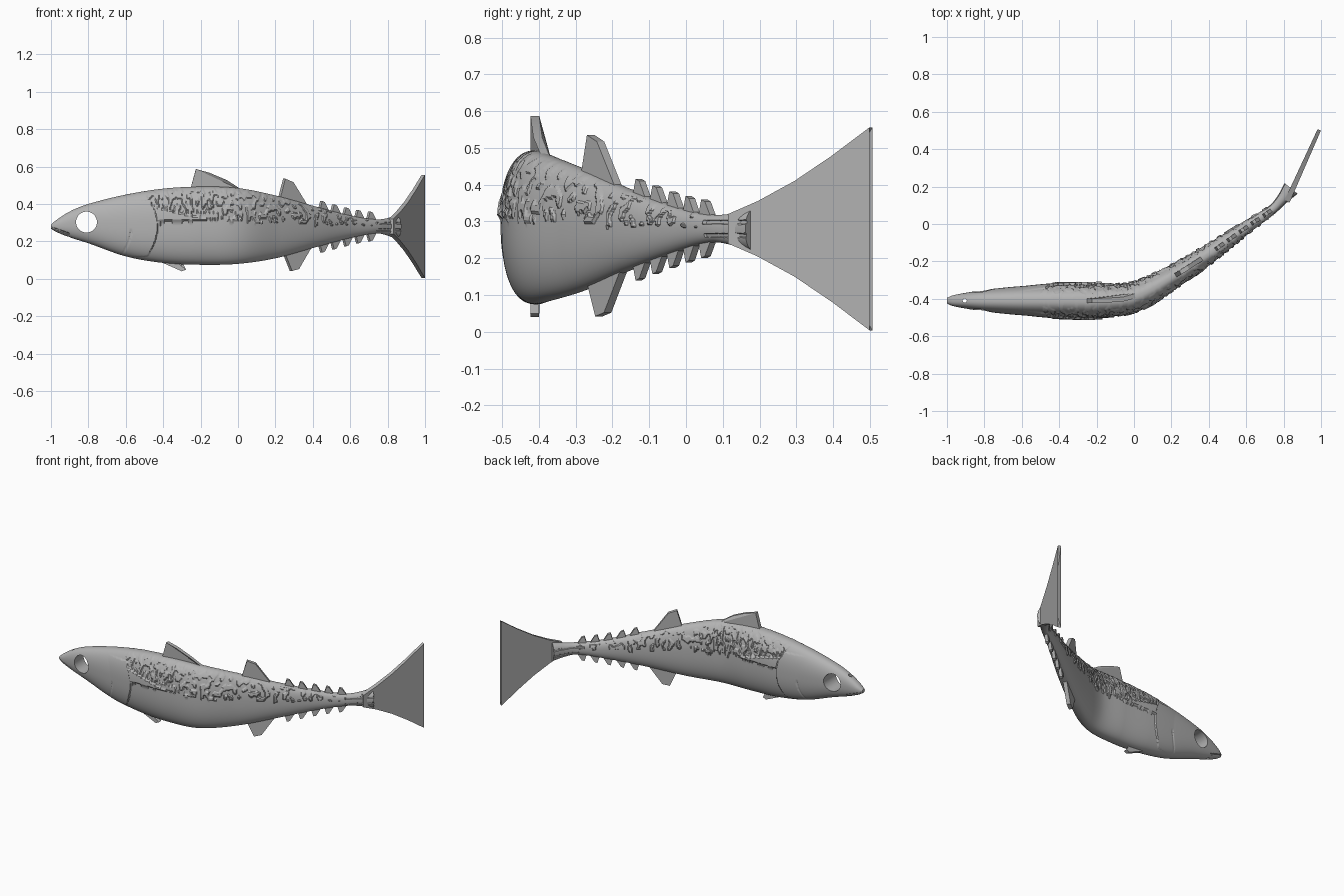
import bpy
import bmesh
import math
from mathutils import Matrix, Vector, noise

if "Cube" in bpy.data.objects:
    bpy.data.objects.remove(bpy.data.objects["Cube"], do_unlink=True)

grey = bpy.data.materials.new("plain_grey")
grey.use_nodes = True
COLOUR = (0.45, 0.45, 0.45, 1)
grey.diffuse_color = COLOUR
for node in grey.node_tree.nodes:
    if node.type == 'BSDF_PRINCIPLED':
        node.inputs["Base Color"].default_value = COLOUR

MID = 0.28
# Body stations: x, spine y, half width, top z, bottom z
STATIONS = [
    (-1, -.41, .015, .29, .268),
    (-.97, -.41, .028, .315, .25),
    (-.9, -.41, .042, .36, .222),
    (-.8, -.41, .058, .4, .19),
    (-.6, -.41, .078, .45, .12),
    (-.4, -.41, .088, .482, .085),
    (-.2, -.41, .09, .493, .075),
    (0, -.39, .08, .485, .08),
    (.2, -.287, .063, .445, .11),
    (.4, -.16, .05, .39, .165),
    (.6, -.018, .034, .338, .218),
    (.74, .078, .026, .318, .243),
    (.79, .13, .03, .322, .235),
    (.84, .19, .045, .335, .218),
]


def slope(i, k):
    a, b = STATIONS[max(i - 1, 0)], STATIONS[min(i + 1, len(STATIONS) - 1)]
    return (b[k] - a[k]) / (b[0] - a[0])


def sample(t, k):
    """Smooth interpolation of column k at position t along the fish."""
    i = 0
    while i < len(STATIONS) - 2 and t > STATIONS[i + 1][0]:
        i += 1
    a, b = STATIONS[i], STATIONS[i + 1]
    step = b[0] - a[0]
    u = (t - a[0]) / step
    blend = u * u * (3 - 2 * u)
    return (a[k] + (b[k] - a[k]) * blend
            + step * u * (1 - u) * ((1 - u) * slope(i, k) - u * slope(i + 1, k)))


def place(t, side, z):
    """Point at spine position t, moved sideways across the bent spine."""
    e = 0.005
    lo, hi = max(t - e, -1), min(t + e, STATIONS[-1][0])
    along = Vector((hi - lo, sample(hi, 1) - sample(lo, 1), 0)).normalized()
    return Vector((t, sample(t, 1), z)) + side * Vector((-along.y, along.x, 0))


def relief(t, z, sign):
    """Sideways surface detail: gill cover, scales, side fin, mouth."""
    gill = -.43 - 2.2 * (z - MID) ** 2
    d = 0
    if t < gill:
        if .12 < z < .42:
            d += .007 * max(0, 1 - (gill - t) / .15)
        if z < .26 and abs(t - gill + .14) < .006:
            d -= .003
        if t < -.9 and abs(z - .24 + .35 * (t + .9)) < .004:
            d -= .006
    elif t < .73:
        rough = noise.noise(Vector((t * 45, sign * 10, z * 28)))
        if z > .305 + .03 * noise.noise(Vector((t * 20, sign, 0))) - .03 * max(t, 0):
            if rough > .05 + .2 * max(t, 0):
                d += .006
        if t < -.17 and .31 < z < .32 + .06 * (-.17 - t) / .26:
            d = .012
    elif abs(abs(z - MID) - .018) < .005:
        d -= .005
    return d


def finish(name, mesh, angle=30):
    mesh.shade_smooth()
    mesh.set_sharp_from_angle(angle=math.radians(angle))
    mesh.materials.clear()
    mesh.materials.append(grey)
    obj = bpy.data.objects.new(name, mesh)
    bpy.context.collection.objects.link(obj)
    return obj


def to_mesh(name, bm):
    bmesh.ops.recalc_face_normals(bm, faces=bm.faces)
    mesh = bpy.data.meshes.new(name)
    bm.to_mesh(mesh)
    bm.free()
    return mesh


# Body: loft of rounded sections along the bent spine
def signed_power(v, p):
    return math.copysign(abs(v) ** p, v)


RINGS, AROUND = 460, 150
bm = bmesh.new()
rings = []
for i in range(RINGS + 1):
    t = -1 + 1.84 * i / RINGS
    w, top, bottom = (sample(t, k) for k in (2, 3, 4))
    ring = []
    for j in range(AROUND):
        a = math.tau * j / AROUND
        c = signed_power(math.cos(a), .87)
        z = (top + bottom) / 2 + (top - bottom) / 2 * signed_power(math.sin(a), .87)
        side = c * (w + relief(t, z, 1 if c > 0 else -1))
        ring.append(bm.verts.new(place(t, side, z)))
    rings.append(ring)
for r, s in zip(rings, rings[1:]):
    for j in range(AROUND):
        n = (j + 1) % AROUND
        bm.faces.new((r[j], r[n], s[n], s[j]))
bm.faces.new(rings[0])
bm.faces.new(rings[-1])
body = finish("body", to_mesh("body", bm))

# Through holes: eyes from side to side, small snout hole from top to bottom
cutters = []
for name, radius, at, turn in (("eye_cutter", .056, (-.81, -.41, .303), math.pi / 2),
                               ("snout_cutter", .011, (-.905, -.41, .3), 0)):
    bm = bmesh.new()
    bmesh.ops.create_cone(bm, cap_ends=True, segments=48, radius1=radius, radius2=radius,
                          depth=.5, matrix=Matrix.Translation(at) @ Matrix.Rotation(turn, 4, 'X'))
    cutter = finish(name, to_mesh(name, bm))
    cutter.hide_render = True
    cutters.append(cutter)
    mod = body.modifiers.new(name, 'BOOLEAN')
    mod.operation, mod.solver, mod.object = 'DIFFERENCE', 'EXACT', cutter
bpy.context.view_layer.update()
graph = bpy.context.evaluated_depsgraph_get()
cut_mesh = bpy.data.meshes.new_from_object(body.evaluated_get(graph))
body.modifiers.clear()
body.data = cut_mesh
cut_mesh.shade_smooth()
cut_mesh.set_sharp_from_angle(angle=math.radians(30))
for cutter in cutters:
    bpy.data.objects.remove(cutter, do_unlink=True)


def plate(name, pairs):
    """Closed plate from matching left and right outline points."""
    bm = bmesh.new()
    left = [bm.verts.new(p) for p, q in pairs]
    right = [bm.verts.new(q) for p, q in pairs]
    bm.faces.new(left)
    bm.faces.new(right[::-1])
    for i in range(len(pairs)):
        n = (i + 1) % len(pairs)
        bm.faces.new((left[i], right[i], right[n], left[n]))
    bmesh.ops.triangulate(bm, faces=[f for f in bm.faces if len(f.verts) > 4])
    return finish(name, to_mesh(name, bm), 20)


def fin(name, outline, half=.012):
    return plate(name, [(place(t, half, z), place(t, -half, z)) for t, z in outline])


# Fins standing on the spine
fin("front_dorsal_fin", [(-.26, .46), (-.225, .587), (-.15, .566), (-.06, .527), (.04, .46)])
fin("rear_dorsal_fin", [(.215, .41), (.247, .535), (.29, .517), (.38, .37)])
fin("anal_fin", [(.24, .15), (.283, .042), (.32, .052), (.4, .19)])
fin("pelvic_fin", [(-.42, .11), (-.4, .084), (-.3, .04), (-.278, .05), (-.31, .075), (-.31, .11)])

# Finlets in two rows above and below the tail stem
for i in range(5):
    t = .445 + .064 * i
    for name, k, sign in (("upper_finlet", 3, 1), ("lower_finlet", 4, -1)):
        base = sample(t, k)
        fin(f"{name}_{i + 1}", [(t - .015, base - sign * .02), (t, base + sign * .038),
                                (t + .014, base + sign * .032), (t + .04, base - sign * .02)], .01)

# Forked tail fin, each lobe mirrored about the middle line
UPPER = [(.12, .04), (.2, .075), (.3, .13), (.4, .198), (.503, .276)]
tail = UPPER + [(.335, 0)] + [(y, -h) for y, h in reversed(UPPER)]
across = Vector((.91, -.41, 0))
pairs = []
for y, h in tail:
    middle = Vector((.818 + (y - .12) * .45, y, MID + h))
    half = .015 - .014 * (y - .12)
    pairs.append((middle + across * half, middle - across * half))
plate("tail_fin", pairs)
